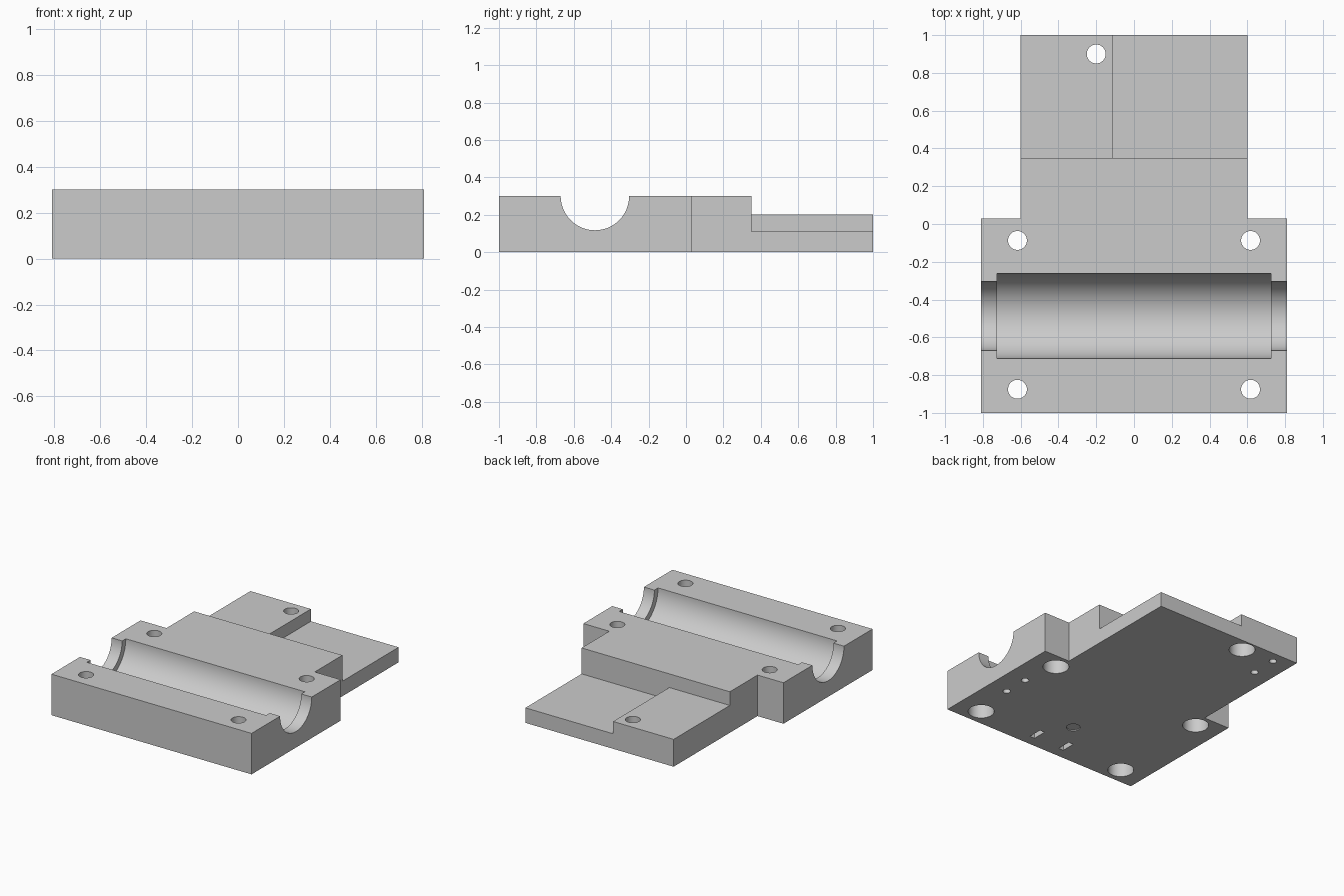
import bpy, bmesh, math
from mathutils import Matrix, Vector

cube = bpy.data.objects.get("Cube")
if cube:
    bpy.data.objects.remove(cube, do_unlink=True)

grey = bpy.data.materials.new("plain grey")
grey.use_nodes = True
grey.diffuse_color = (0.6, 0.6, 0.6, 1)
grey.node_tree.nodes["Principled BSDF"].inputs["Base Color"].default_value = (0.6, 0.6, 0.6, 1)

HEIGHT = 0.3


def add_object(name, bm):
    bmesh.ops.recalc_face_normals(bm, faces=bm.faces)
    mesh = bpy.data.meshes.new(name)
    bm.to_mesh(mesh)
    bm.free()
    mesh.materials.append(grey)
    obj = bpy.data.objects.new(name, mesh)
    bpy.context.collection.objects.link(obj)
    return obj


def box(name, low, high):
    low, high = Vector(low), Vector(high)
    bm = bmesh.new()
    bmesh.ops.create_cube(bm, size=1, matrix=Matrix.Translation((low + high) / 2)
                          @ Matrix.Diagonal((*(high - low), 1)))
    return add_object(name, bm)


def cylinder(name, centre, radius, length, along_x=False, sides=48):
    bm = bmesh.new()
    turn = Matrix.Rotation(math.pi / 2, 4, 'Y') if along_x else Matrix()
    bmesh.ops.create_cone(bm, cap_ends=True, segments=sides, radius1=radius, radius2=radius,
                          depth=length, matrix=Matrix.Translation(centre) @ turn)
    return add_object(name, bm)


def blind_hole(x, y, radius, depth):
    # Round pocket opening through the underside
    return cylinder("pocket_cutter", (x, y, depth - 0.5), radius, 1)


# T-shaped block: wide clamp at the front, narrower tongue at the back
half = [(0.81, -1), (0.81, 0.03), (0.6, 0.03), (0.6, 1)]
outline = half + [(-x, y) for x, y in reversed(half)]
bm = bmesh.new()
base = bm.faces.new([bm.verts.new((x, y, 0)) for x, y in outline])
walls = bmesh.ops.extrude_face_region(bm, geom=[base])["geom"]
bmesh.ops.translate(bm, vec=(0, 0, HEIGHT),
                    verts=[g for g in walls if isinstance(g, bmesh.types.BMVert)])
block = add_object("bearing_block", bm)

cutters = [
    # Two-level step on the tongue
    box("high_step_cutter", (-0.9, 0.35, 0.2), (-0.11, 1.2, 0.6)),
    box("low_step_cutter", (-0.11, 0.35, 0.11), (0.9, 1.2, 0.6)),
    # Half-round channel with narrower ends
    cylinder("shaft_cutter", (0, -0.487, HEIGHT), 0.183, 2, True, 96),
    cylinder("channel_cutter", (0, -0.487, HEIGHT), 0.225, 1.45, True, 96),
    # Shallow round mark underneath
    blind_hole(0, -0.64, 0.047, 0.008),
]

# Bolt holes with wide counterbores underneath
bolts = [(sx * 0.617, y, 0.16) for sx in (-1, 1) for y in (-0.875, -0.087)]
for x, y, depth in bolts + [(-0.2, 0.9, 0.13)]:
    cutters.append(cylinder("bolt_cutter", (x, y, 0), 0.05, 2))
    cutters.append(blind_hole(x, y, 0.088, depth))

# Pairs of small pin holes underneath
for x, y in ((0.66, -0.458), (-0.46, 0.818)):
    for offset in (-0.097, 0.097):
        cutters.append(blind_hole(x, y + offset, 0.026, 0.05))

# Narrow slots underneath
for x in (-0.127, 0.127):
    cutters.append(box("slot_cutter", (x - 0.02, -0.92, -0.2), (x + 0.02, -0.815, 0.04)))

bpy.context.view_layer.objects.active = block
for cutter in cutters:
    cutter.hide_render = True
    cut = block.modifiers.new("cut", 'BOOLEAN')
    cut.operation = 'DIFFERENCE'
    cut.solver = 'EXACT'
    cut.object = cutter
    bpy.ops.object.modifier_apply(modifier=cut.name)
    bpy.data.objects.remove(cutter, do_unlink=True)

# Smooth bores, sharp edges
bpy.ops.object.select_all(action='DESELECT')
block.select_set(True)
bpy.ops.object.shade_smooth_by_angle(angle=math.radians(30))
